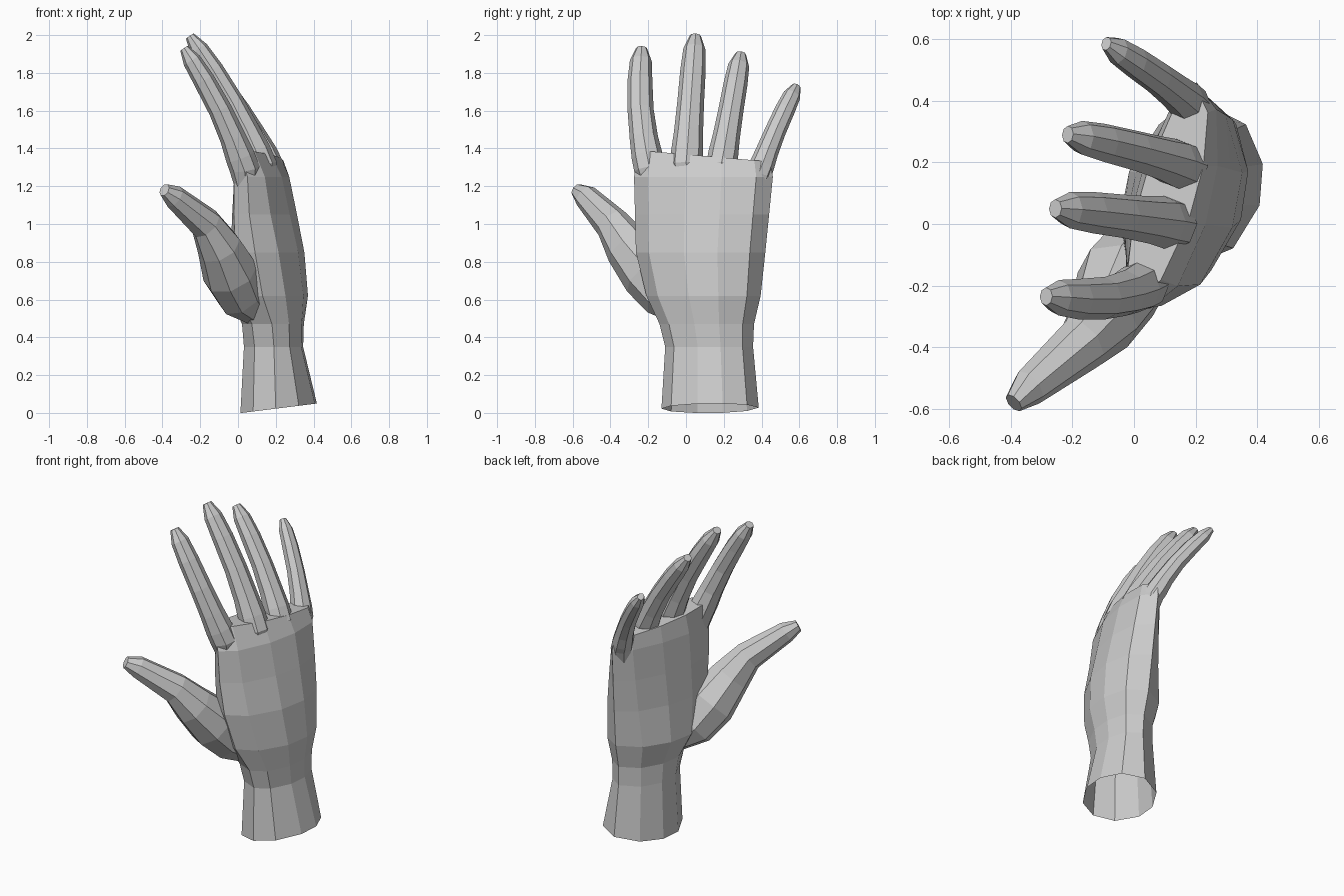
import bpy, bmesh
from math import sin, cos, pi
from mathutils import Vector

if "Cube" in bpy.data.objects:
    bpy.data.objects.remove(bpy.data.objects["Cube"])


def loft(name, rings):
    """Skin a list of equal-length point rings and cap both ends."""
    bm = bmesh.new()
    vs = [[bm.verts.new(p) for p in r] for r in rings]
    n = len(vs[0])
    for a, b in zip(vs, vs[1:]):
        for i in range(n):
            j = (i + 1) % n
            bm.faces.new((a[i], a[j], b[j], b[i]))
    bm.faces.new(vs[0][::-1])
    bm.faces.new(vs[-1])
    bmesh.ops.recalc_face_normals(bm, faces=bm.faces)
    me = bpy.data.meshes.new(name)
    bm.to_mesh(me)
    bm.free()
    ob = bpy.data.objects.new(name, me)
    bpy.context.collection.objects.link(ob)
    return ob


def palm_ring(z, y0, y1, xs, back, fa, fb, tilt_x=0, tilt_y=0):
    """Ten-sided hand section; palm depth runs from fa (thumb side) to fb."""
    ts = (.1, .37, .63, .88)
    path = ([(0, 0)] + [(t, back) for t in ts] + [(1, 0)]
            + [(t, -fa - (fb - fa) * t) for t in ts[::-1]])
    xp = .24 - .03 * z
    pts = []
    for t, bulge in path:
        x = xs + (xp - xs) * t + bulge * max(0, sin(pi * t)) ** .45
        pts.append((x, y0 + (y1 - y0) * t, z + tilt_x * (x - .02) + tilt_y * t))
    return pts


def digit(name, centres, radii, flat=0.0, sides=8):
    """Tapered tube along centres; flat thins it towards the tip."""
    c = [Vector(p) for p in centres]
    rings = []
    for i, r in enumerate(radii):
        t = (c[min(i + 1, len(c) - 1)] - c[max(i - 1, 0)]).normalized()
        u = Vector((1, 0, 0))
        u = (u - t * u.dot(t)).normalized()
        v = t.cross(u)
        thick = r * (1 - flat * i / len(c))
        rings.append([c[i] + u * cos(2 * pi * k / sides) * thick * 1.04
                      + v * sin(2 * pi * k / sides) * r * 1.04 for k in range(sides)])
    return loft(name, rings)


def finger(name, base, tip, radius, bow_y=0):
    """Gently curled finger with one shared taper, rooted inside the palm."""
    a, b = Vector(base), Vector(tip)
    taper = {.02: .96, .12: .96, .27: .87, .5: .8, .74: .76, .9: .67, 1: .34}
    path = [a.lerp(b, t) + Vector((.028, bow_y, 0)) * sin(pi * t) for t in taper]
    root = a + Vector((.01, (.09 - a.y) * .1, -.16))
    return digit(name, [root] + path, [radius * f for f in (.5, *taper.values())], .2)


# wrist and palm
hand = loft("hand", [palm_ring(*r) for r in (
    (.0, -.13, .385, .2, .2, .21, .21, .125),
    (.35, -.11, .355, .19, .135, .18, .18),
    (.47, -.14, .36, .18, .145, .19, .17),
    (.62, -.21, .395, .13, .19, .23, .2),
    (.85, -.265, .42, .09, .19, .2, .15),
    (1.05, -.27, .44, .06, .165, .17, .12),
    (1.25, -.275, .46, .05, .13, .15, .1),
    (1.39, -.25, .445, .01, .1, .09, .08, 0, -.06))])

# four fingers
digits = [
    finger("index_finger", (.04, -.19, 1.28), (-.285, -.235, 1.93), .083, -.028),
    finger("middle_finger", (.13, 0, 1.3), (-.255, .05, 1.995), .085),
    finger("ring_finger", (.17, .185, 1.3), (-.215, .29, 1.9), .08),
    finger("little_finger", (.19, .38, 1.25), (-.09, .585, 1.73), .067, -.01)]

# thumb with its fleshy base
digits.append(digit("thumb", [
    (.12, 0, .52), (.02, -.1, .62), (-.04, -.19, .74), (-.1, -.31, .88),
    (-.17, -.39, 1), (-.34, -.53, 1.145), (-.39, -.58, 1.18)],
    [.07, .13, .15, .12, .09, .063, .035], .1))

# merge the digits into one surface
bpy.context.view_layer.objects.active = hand
for d in digits:
    m = hand.modifiers.new(d.name, 'BOOLEAN')
    m.operation = 'UNION'
    m.solver = 'EXACT'
    m.object = d
    bpy.ops.object.modifier_apply(modifier=m.name)
    bpy.data.objects.remove(d)

# open wrist end
bm = bmesh.new()
bm.from_mesh(hand.data)
low = [f for f in bm.faces if max(v.co.z for v in f.verts) < .1]
bmesh.ops.delete(bm, geom=low, context='FACES')
bm.to_mesh(hand.data)
bm.free()
